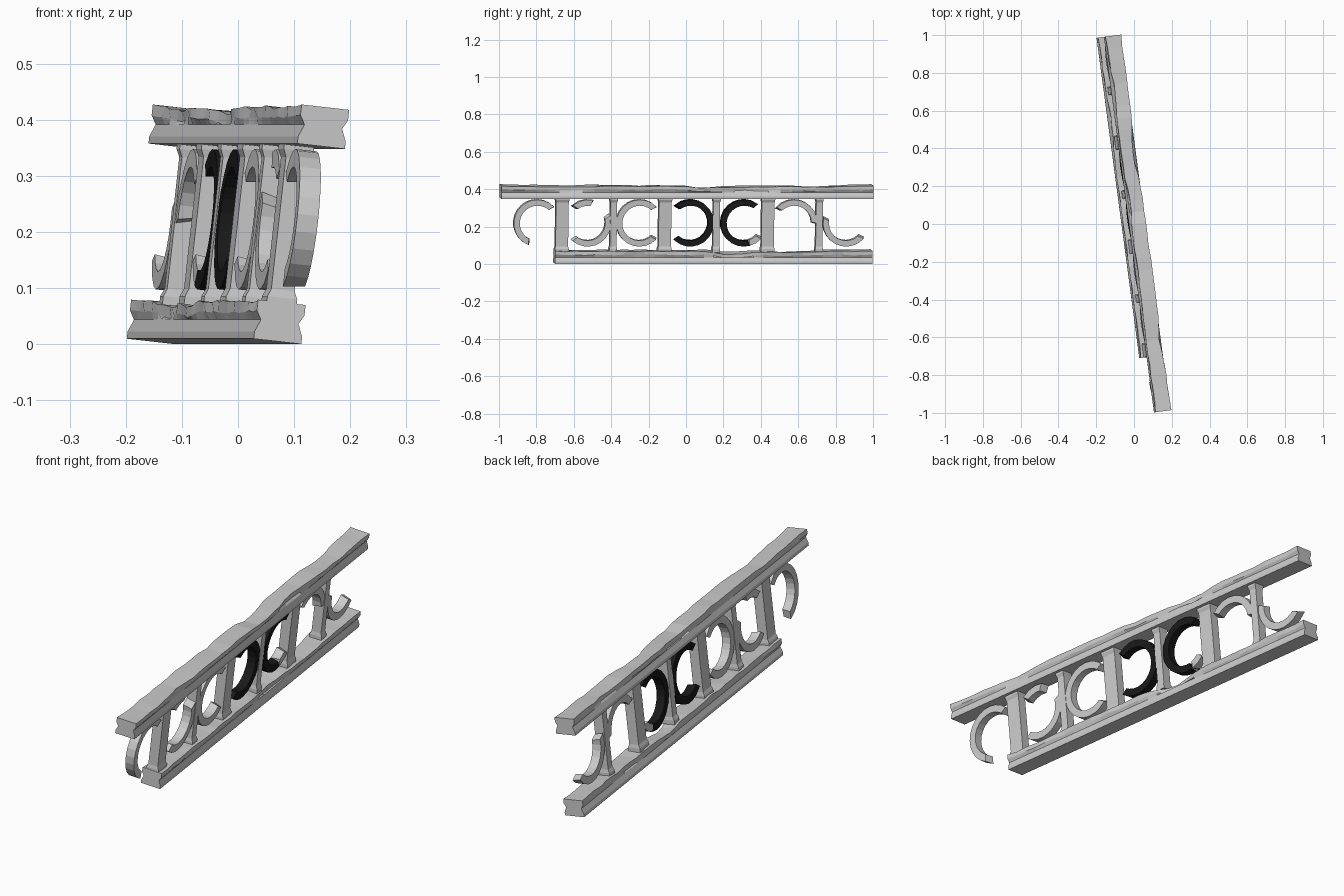
import bpy, bmesh, random
from math import radians, sin, cos, exp
from mathutils import Matrix, Vector

if "Cube" in bpy.data.objects:
    bpy.data.objects.remove(bpy.data.objects["Cube"])

random.seed(4)
# Local frame: x = thickness, y = along the railing, z = up; then leaned and turned
FRAME = (Matrix.Translation((0, 0, 0.2135)) @ Matrix.Rotation(radians(7.6), 4, 'Z')
         @ Matrix.Rotation(radians(6.4), 4, 'Y'))
COS = cos(radians(7.6))

black = bpy.data.materials.new("charred_black")
black.diffuse_color = (0.01, 0.01, 0.01, 1)
black.use_nodes = True
black.node_tree.nodes["Principled BSDF"].inputs["Base Color"].default_value = black.diffuse_color


def loft(name, sections, mat=None):
    """Skin a list of equal-length point loops and cap both ends."""
    bm = bmesh.new()
    rows = [[bm.verts.new(FRAME @ Vector(p)) for p in s] for s in sections]
    n = len(rows[0])
    for a, b in zip(rows, rows[1:]):
        for i in range(n):
            j = (i + 1) % n
            bm.faces.new((a[i], a[j], b[j], b[i]))
    bm.faces.new(rows[0])
    bm.faces.new(rows[-1])
    bmesh.ops.recalc_face_normals(bm, faces=bm.faces)
    me = bpy.data.meshes.new(name)
    bm.to_mesh(me)
    bm.free()
    ob = bpy.data.objects.new(name, me)
    bpy.context.collection.objects.link(ob)
    if mat:
        me.materials.append(mat)
    return ob


# Rail cross-section: block with a V groove down each side
HALF = [(0.043, 0.035), (0.043, 0.016), (0.034, 0.0), (0.043, -0.022), (0.043, -0.035)]
PROFILE = HALF + [(-x, z) for x, z in reversed(HALF)]


def rail(name, y0, y1, zc, dents, steps=32):
    """dents: (position, side, side depth, top depth, reach)"""
    sections = []
    for k in range(steps + 1):
        y = y0 + (y1 - y0) * k / steps
        wear = 0.0 if k in (0, steps) else 1.0
        loop = []
        for x, z in PROFILE:
            dx = dz = 0.0
            if z > 0.01:
                dz -= wear * random.uniform(0, 0.005)
                dx += wear * random.uniform(0, 0.005)
                for c, side, sd, td, reach in dents:
                    f = exp(-((y - c) / reach) ** 2) * wear
                    if x * side > 0:
                        dx += sd * f
                        dz -= td * f
                    else:
                        dz -= td * 0.5 * f
            loop.append((x - dx * (1 if x > 0 else -1), y, zc + z + dz))
        sections.append(loop)
    return loft(name, sections)


# Worn upper and lower rails
rail("top_rail", -1.003, 1.003, 0.175,
     [(0.37, 1, 0.02, 0.006, 0.12), (0.1, -1, 0.014, 0.014, 0.12),
      (-0.62, 1, 0.012, 0.006, 0.08), (0.7, -1, 0.012, 0.008, 0.12),
      (-0.25, -1, 0.008, 0.003, 0.1)])
rail("bottom_rail", -0.708, 1.003, -0.175,
     [(0.25, 1, 0.022, 0.02, 0.09), (0.55, -1, 0.012, 0.01, 0.12)])


# Posts, alternating wide and narrow, slightly flared at both ends
def post(name, y, width):
    sections = []
    for z, g in ((-0.15, 0.006), (-0.132, 0.006), (-0.118, 0), (0.118, 0),
                 (0.132, 0.006), (0.15, 0.006)):
        hx, hy = 0.021 + g, width / 2 + g * 0.5
        sections.append([(sx * hx, y / COS + sy * hy, z)
                         for sx, sy in ((1, 1), (-1, 1), (-1, -1), (1, -1))])
    loft(name, sections)


for i in range(6):
    post(f"post_{i + 1}", -0.665 + 0.275 * i, 0.036 if i % 2 else 0.068)


# Broken ring ornaments: arc of a flat band, angle measured from +y towards +z
def ring_arc(name, y, a0, a1, mat=None, outer=0.126, band=0.032, depth=0.038):
    n = max(2, round((a1 - a0) / 15))
    sections = []
    for k in range(n + 1):
        a = radians(a0 + (a1 - a0) * k / n)
        skew = radians(5) if k == n else radians(-4) if k == 0 else 0  # jagged breaks
        loop = []
        for r, sx, sk in ((outer, 1, 0), (outer, -1, skew), (outer - band, -1, 0),
                          (outer - band, 1, -skew)):
            loop.append((sx * depth / 2, y / COS + r * cos(a + sk), 0.007 + r * sin(a + sk)))
        sections.append(loop)
    loft(name, sections, mat)


ARCS = [
    (-0.798, 45, 248, None),
    (-0.527, 230, 378, None), (-0.527, 78, 130, None),
    (-0.250, 45, 315, None),
    (0.022, -130, 130, black),
    (0.308, 55, 285, black), (0.308, 285, 318, None),
    (0.575, 0, 138, None),
    (0.855, 168, 318, None),
]
for i, (y, a0, a1, mat) in enumerate(ARCS):
    ring_arc(f"ring_piece_{i + 1}", y, a0, a1, mat)
